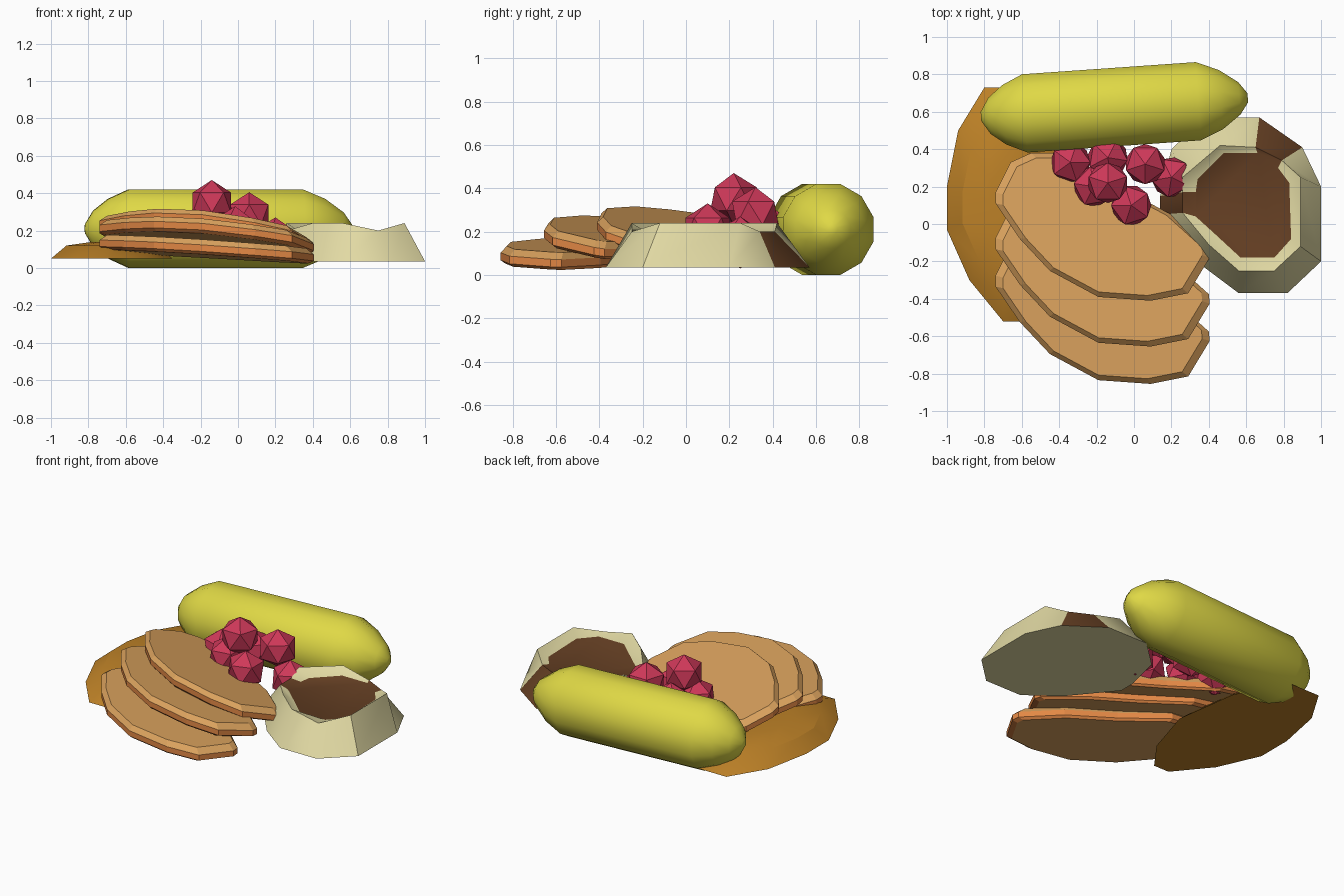
import bpy, bmesh, math
from mathutils import Matrix, Vector

if "Cube" in bpy.data.objects:
    bpy.data.objects.remove(bpy.data.objects["Cube"])


def mat(name, *rgb):
    m = bpy.data.materials.new(name)
    m.diffuse_color = (*rgb, 1)
    m.use_nodes = True
    m.node_tree.nodes["Principled BSDF"].inputs["Base Color"].default_value = m.diffuse_color
    return m


GREEN = mat("pickle_green", .74, .69, .06)
TAN = mat("meat_tan", .70, .36, .11)
ORANGE = mat("meat_edge", .78, .25, .06)
BERRY = mat("berry_red", .62, .04, .10)
CREAM = mat("mash_cream", .76, .70, .37)
GRAVY = mat("gravy_brown", .13, .05, .017)
AMBER = mat("amber", .51, .22, .02)


def loft(name, rings, mats, mat_of=lambda band, i: 0, smooth=None):
    """Skin rings of equal point count; band -1 is the first cap, len-1 the last."""
    bm = bmesh.new()
    vs = [[bm.verts.new(p) for p in r] for r in rings]
    n = len(vs[0])
    bm.faces.new(vs[0][::-1]).material_index = mat_of(-1, 0)
    for b in range(len(vs) - 1):
        for i in range(n):
            j = (i + 1) % n
            f = bm.faces.new((vs[b][i], vs[b][j], vs[b + 1][j], vs[b + 1][i]))
            f.material_index = mat_of(b, i)
    bm.faces.new(vs[-1]).material_index = mat_of(len(vs) - 1, 0)
    bmesh.ops.recalc_face_normals(bm, faces=bm.faces)
    me = bpy.data.meshes.new(name)
    bm.to_mesh(me)
    bm.free()
    for m in mats:
        me.materials.append(m)
    ob = bpy.data.objects.new(name, me)
    bpy.context.collection.objects.link(ob)
    if smooth:
        bpy.ops.object.select_all(action='DESELECT')
        ob.select_set(True)
        bpy.context.view_layer.objects.active = ob
        bpy.ops.object.shade_smooth_by_angle(angle=math.radians(smooth))
    return ob


# Pickle: lathed profile (distance along axis, radius)
profile = [(-.715, .025), (-.67, .10), (-.59, .165), (-.48, .217),
           (.45, .217), (.57, .165), (.67, .09), (.715, .025)]
turn = Matrix.Translation((-.105, .625, .21)) @ Matrix.Rotation(math.radians(4), 4, 'Z')
rings = [[turn @ Vector((x, r * math.cos(a), r * math.sin(a)))
          for a in (math.tau * (k + .5) / 12 for k in range(12))] for x, r in profile]
loft("pickle", rings, [GREEN], smooth=40)

# Meat slices: one outline, shifted forward and tilted (z = a + bx + cy)
outline = [(-.74, .17), (-.74, .11), (-.61, -.08), (-.45, -.25), (-.19, -.39), (.09, -.41),
           (.29, -.37), (.405, -.18), (.40, -.13), (.20, .05), (-.08, .20), (-.35, .38),
           (-.55, .38), (-.66, .33)]
for k, (dy, a, b, c) in enumerate([(-.445, .114, -.075, -.03),
                                   (-.245, .142, -.13, -.16),
                                   (0, .185, -.17, -.25)]):
    def layer(scale, drop):
        pts = []
        for x, y in outline:
            x, y = -.17 + (x + .17) * scale, (y + .01) * scale - .01 + dy
            pts.append((x, y, a + b * x + c * y - drop))
        return pts
    loft(f"meat_slice_{k + 1}", [layer(.95, .08), layer(1, .065), layer(1, .03), layer(.93, 0)],
         [TAN, ORANGE], lambda band, i: 1 if band in (0, 1) else 0)

# Berries
for k, p in enumerate([(-.34, .33, .18), (-.14, .355, .22), (.06, .32, .285), (.20, .25, .15),
                       (-.015, .10, .21), (-.215, .20, .21), (-.14, .22, .35)]):
    bpy.ops.mesh.primitive_ico_sphere_add(subdivisions=1, radius=.12, location=p,
                                          rotation=(0, 0, k * 1.1))
    ob = bpy.context.object
    ob.name = f"berry_{k + 1}"
    ob.data.materials.append(BERRY)

# Mash mound with gravy well and two spillways
base = [(.56, -.37), (.82, -.37), (1, -.20), (1, .20), (.90, .41), (.67, .57),
        (.38, .57), (.20, .40), (.14, .15), (.14, .05), (.36, -.22)]
rim = [(.56, -.25, .24), (.75, -.25, .20), (.89, -.12, .24), (.89, .25, .24), (.79, .34, .20),
       (.65, .41, .20), (.46, .42, .24), (.26, .25, .24), (.26, .17, .20), (.26, .06, .20),
       (.40, -.11, .24)]
well = [(.57, -.18), (.75, -.18), (.84, -.08), (.83, .22), (.77, .30), (.66, .38),
        (.48, .38), (.34, .24), (.33, .17), (.33, .04), (.44, -.06)]


def mash_mat(band, i):
    return 1 if band == 2 or (band >= 0 and i in (4, 8)) else 0


loft("mash_and_gravy", [[(x, y, .035) for x, y in base], rim, [(x, y, .195) for x, y in well]],
     [CREAM, GRAVY], mash_mat, smooth=40)

# Flat amber mound under the slices
edge = [(-.80, .73), (-.94, .50), (-1, .20), (-1, -.03), (-.88, -.30), (-.70, -.52),
        (-.59, -.52), (-.45, -.33), (-.35, 0), (-.41, .42), (-.60, .73)]
loft("amber_mound", [[(-.68 + (x + .68) * s, .1 + (y - .1) * s, z) for x, y in edge]
                     for s, z in ((1, .05), (.74, .12), (.3, .14))], [AMBER], smooth=30)
